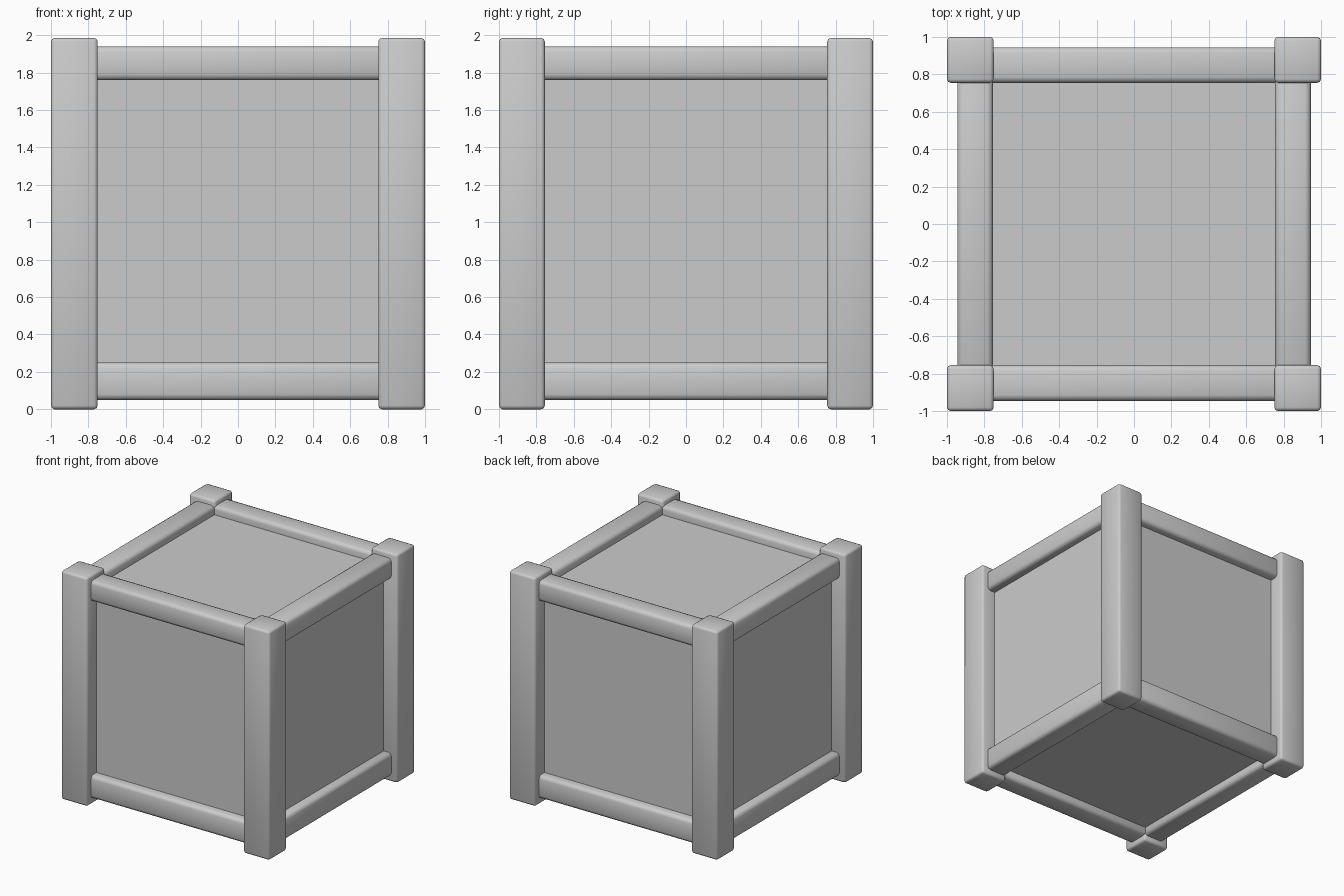
import bpy, bmesh

if "Cube" in bpy.data.objects:
    bpy.data.objects.remove(bpy.data.objects["Cube"])

H = 1.985          # overall height
C = H / 2          # centre height


def box(name, lo, hi, bevel=0.0, smooth=True):
    """Box between two corners, with softened, smooth-shaded edges."""
    bm = bmesh.new()
    bmesh.ops.create_cube(bm, size=1)
    for v in bm.verts:
        for i in range(3):
            v.co[i] = lo[i] if v.co[i] < 0 else hi[i]
    if bevel:
        bmesh.ops.bevel(bm, geom=bm.edges[:], offset=bevel, segments=2,
                        profile=0.5, affect='EDGES')
    for f in bm.faces:
        f.smooth = smooth
    me = bpy.data.meshes.new(name)
    bm.to_mesh(me)
    bm.free()
    ob = bpy.data.objects.new(name, me)
    bpy.context.collection.objects.link(ob)
    return ob


def span(side, a, b):
    return (a, b) if side > 0 else (-b, -a)


# Recessed panels
box("panels", (-0.87, -0.87, 0.12), (0.87, 0.87, H - 0.12), smooth=False)

# Corner posts
for sx in (-1, 1):
    for sy in (-1, 1):
        x, y = span(sx, 0.75, 1.0), span(sy, 0.755, 1.0)
        box("corner_post", (x[0], y[0], 0), (x[1], y[1], H), 0.02)

# Top and bottom rails, their ends sunk into the posts
for z in ((0.05, 0.25), (1.76, 1.94)):
    for s in (-1, 1):
        w = span(s, 0.755, 0.945)
        box("cross_rail", (-0.85, w[0], z[0]), (0.85, w[1], z[1]), 0.03)
        box("side_rail", (w[0], -0.85, z[0]), (w[1], 0.85, z[1]), 0.03)
